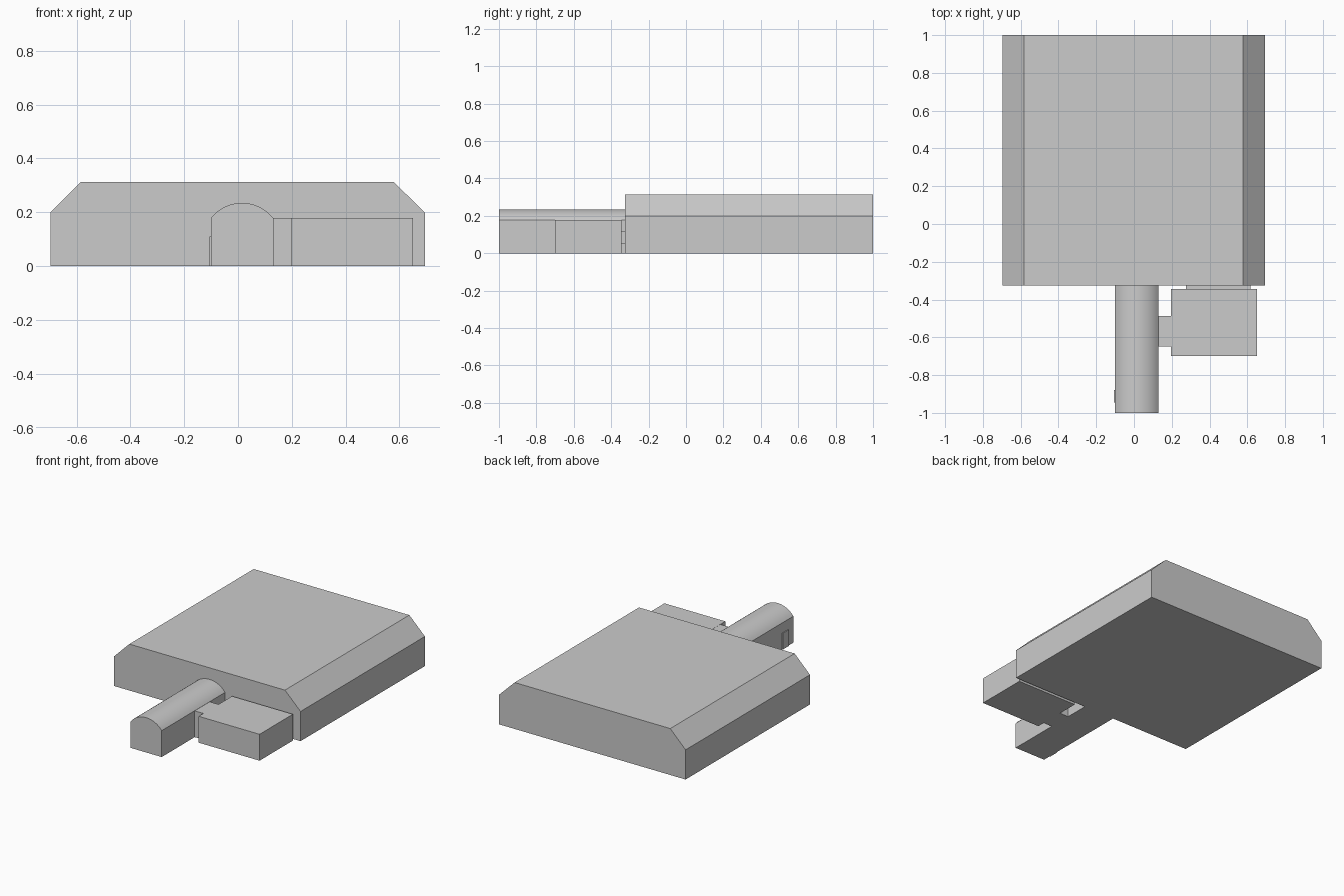
import bpy
from math import sin, cos, asin

if "Cube" in bpy.data.objects:
    bpy.data.objects.remove(bpy.data.objects["Cube"])


def prism(name, profile, y0, y1):
    # Extrude a closed x-z profile along y
    n = len(profile)
    verts = [(x, y, z) for y in (y0, y1) for x, z in profile]
    faces = [tuple(range(n)), tuple(reversed(range(n, 2 * n)))]
    faces += [(i, i + n, (i + 1) % n + n, (i + 1) % n) for i in range(n)]
    mesh = bpy.data.meshes.new(name)
    mesh.from_pydata(verts, [], faces)
    mesh.update()
    obj = bpy.data.objects.new(name, mesh)
    bpy.context.collection.objects.link(obj)
    return obj


def box(name, x0, x1, y0, y1, z0, z1):
    return prism(name, [(x0, z0), (x1, z0), (x1, z1), (x0, z1)], y0, y1)


# Main hall with chamfered long edges
prism("main_hall", [(-0.697, 0), (0.694, 0), (0.694, 0.2), (0.578, 0.313),
                    (-0.583, 0.313), (-0.697, 0.2)], -0.325, 1.0)

# Entrance wing with a shallow barrel vault
cx, half, spring, rise = 0.015, 0.116, 0.178, 0.057
radius = (half ** 2 + rise ** 2) / (2 * rise)
a = asin(half / radius)
arc = [(cx + radius * sin(a * (1 - i / 8)),
        spring + rise - radius + radius * cos(a * (1 - i / 8)))
       for i in range(17)]
wing = prism("vaulted_wing", [(cx - half, 0), (cx + half, 0)] + arc, -1.0, -0.325)
bpy.context.view_layer.objects.active = wing
wing.select_set(True)
bpy.ops.object.shade_smooth_by_angle(angle=0.35)

# Side door on the wing
box("side_door", -0.106, -0.09, -0.945, -0.88, 0, 0.11)

# Annex and its links to the wing and the hall
box("annex", 0.197, 0.651, -0.7, -0.345, 0, 0.178)
box("wing_link", 0.12, 0.21, -0.648, -0.488, 0, 0.177)
box("hall_link", 0.275, 0.618, -0.355, -0.315, 0.05, 0.12)
